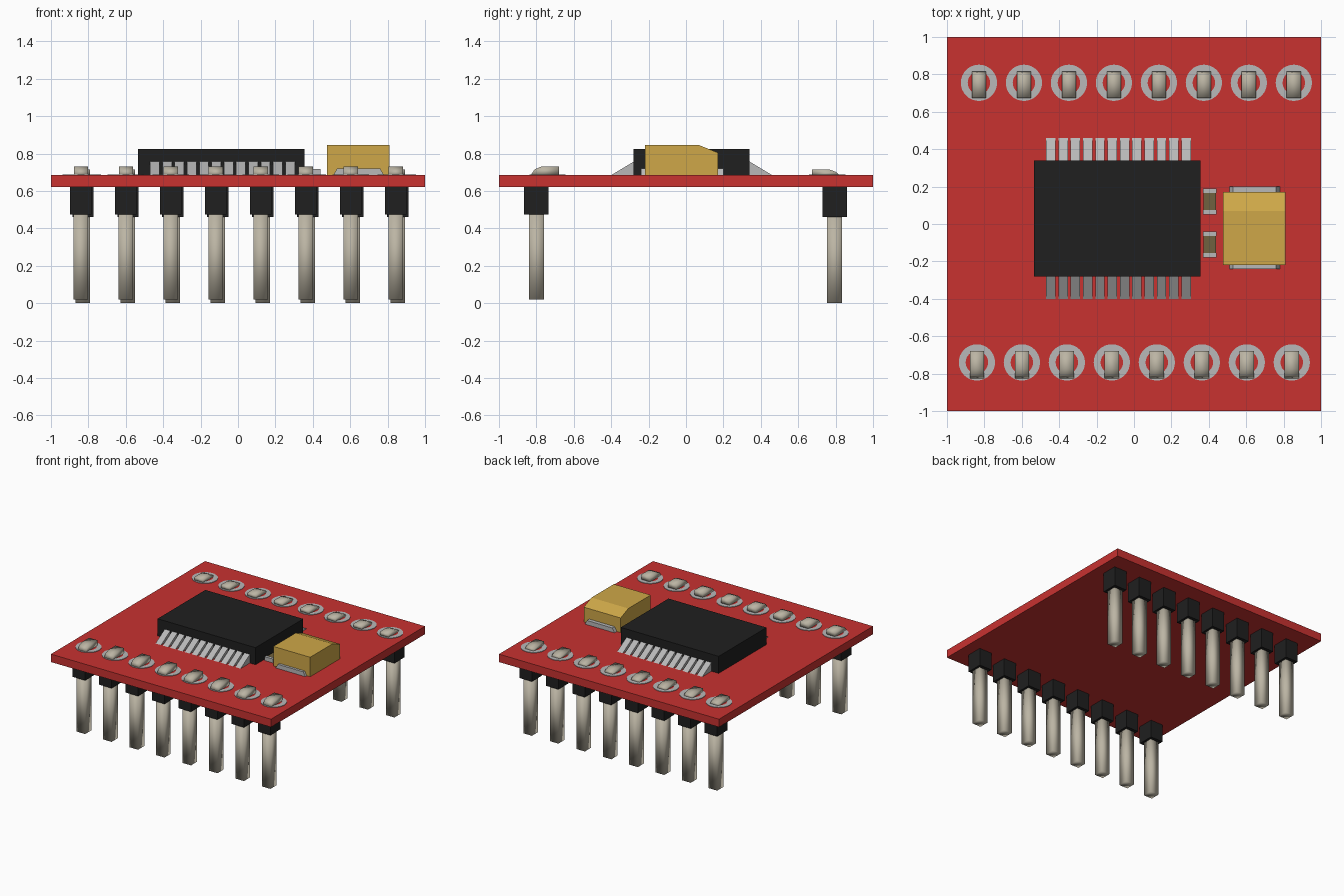
import bpy, bmesh, math
from mathutils import Matrix

if "Cube" in bpy.data.objects:
    bpy.data.objects.remove(bpy.data.objects["Cube"])

TOP, BOTTOM = 0.685, 0.62   # faces of the circuit board


def material(name, r, g, b):
    m = bpy.data.materials.new(name)
    m.diffuse_color = (r, g, b, 1)
    m.use_nodes = True
    m.node_tree.nodes["Principled BSDF"].inputs["Base Color"].default_value = m.diffuse_color
    return m


RED = material("red_board", 0.58, 0.032, 0.03)
BLACK = material("black_plastic", 0.014, 0.014, 0.014)
GOLD = material("gold_case", 0.62, 0.39, 0.065)
BROWN = material("brown_ceramic", 0.16, 0.12, 0.05)
PIN = material("pin_metal", 0.50, 0.46, 0.37)
SILVER = material("silver", 0.48, 0.48, 0.48)


def finish(name, bm, mat, smooth=False):
    bmesh.ops.recalc_face_normals(bm, faces=bm.faces[:])
    for f in bm.faces:
        f.smooth = smooth
    me = bpy.data.meshes.new(name)
    bm.to_mesh(me)
    bm.free()
    me.materials.append(mat)
    ob = bpy.data.objects.new(name, me)
    bpy.context.collection.objects.link(ob)
    return ob


def add_box(bm, x0, x1, y0, y1, z0, z1):
    mat = (Matrix.Translation(((x0 + x1) / 2, (y0 + y1) / 2, (z0 + z1) / 2))
           @ Matrix.Diagonal((x1 - x0, y1 - y0, z1 - z0, 1)))
    bmesh.ops.create_cube(bm, size=1, matrix=mat)


def box(name, mat, *bounds):
    bm = bmesh.new()
    add_box(bm, *bounds)
    return finish(name, bm, mat)


def add_profile(bm, x0, x1, yz):
    """Extrude a y-z outline from x0 to x1."""
    a = [bm.verts.new((x0, y, z)) for y, z in yz]
    b = [bm.verts.new((x1, y, z)) for y, z in yz]
    bm.faces.new(a)
    bm.faces.new(b[::-1])
    n = len(yz)
    for i in range(n):
        j = (i + 1) % n
        bm.faces.new((a[i], b[i], b[j], a[j]))


def add_ring(bm, x, y, r_in, r_out, z0, z1, n=32):
    loops = []
    for r, z in ((r_out, z0), (r_out, z1), (r_in, z1), (r_in, z0)):
        loops.append([bm.verts.new((x + r * math.cos(2 * math.pi * i / n),
                                    y + r * math.sin(2 * math.pi * i / n), z))
                      for i in range(n)])
    for k in range(4):
        p, q = loops[k], loops[(k + 1) % 4]
        for i in range(n):
            j = (i + 1) % n
            bm.faces.new((p[i], p[j], q[j], q[i]))


# Circuit board
box("circuit_board", RED, -1, 1, -1, 1, BOTTOM, TOP)

# Main chip and its two rows of sloping leads
box("chip_body", BLACK, -0.535, 0.355, -0.28, 0.34, TOP, 0.825)
for name, edge, tip in (("front_chip_leads", -0.28, -0.40), ("back_chip_leads", 0.34, 0.46)):
    bm = bmesh.new()
    for i in range(12):
        x = -0.445 + 0.0658 * i
        add_profile(bm, x - 0.025, x + 0.025, [(edge, TOP), (tip, TOP), (edge, 0.757)])
    finish(name, bm, SILVER)

# Capacitor with one chamfered top edge, and end terminals
bm = bmesh.new()
add_profile(bm, 0.475, 0.81, [(-0.22, TOP), (0.17, TOP), (0.17, 0.805), (0.07, 0.845), (-0.22, 0.845)])
finish("capacitor_case", bm, GOLD)
for name, y0, y1 in (("front_capacitor_terminal", -0.24, -0.219), ("back_capacitor_terminal", 0.169, 0.20)):
    ob = box(name, SILVER, 0.51, 0.78, y0, y1, TOP, 0.72)
    for v in ob.data.vertices:      # narrow the upper edge
        if v.co.z > 0.7:
            v.co.x += 0.02 if v.co.x < 0.64 else -0.02

# Two small resistors beside the chip
for side, y in (("front", -0.11), ("back", 0.12)):
    box(side + "_resistor_core", BROWN, 0.372, 0.438, y - 0.05, y + 0.05, TOP, 0.712)
    bm = bmesh.new()
    for s in (-1, 1):
        ya, yb = sorted((y + s * 0.045, y + s * 0.07))
        add_box(bm, 0.368, 0.442, ya, yb, TOP, 0.717)
    finish(side + "_resistor_ends", bm, SILVER)

# Header rows: row name, first x, pitch, leg y, pad y, leg bottom, housing bottom, stub outline
rows = [
    ("front", -0.84, 0.2405, -0.80, -0.74, 0.02, 0.475,
     [(-0.83, TOP), (-0.68, TOP), (-0.68, 0.73), (-0.775, 0.73), (-0.81, 0.715)]),
    ("back", -0.829, 0.2405, 0.795, 0.755, 0.0, 0.46,
     [(0.675, TOP), (0.82, TOP), (0.80, 0.703), (0.765, 0.715), (0.675, 0.715)]),
]
for row, x0, pitch, y, pad_y, leg_z, house_z, stub in rows:
    pads, housings, legs, stubs = (bmesh.new() for _ in range(4))
    for i in range(8):
        x = x0 + pitch * i
        add_ring(pads, x, pad_y, 0.06, 0.097, TOP - 0.005, TOP + 0.004)
        add_box(housings, x - 0.057, x + 0.057, y - 0.066, y + 0.066, house_z, BOTTOM)
        add_box(legs, x - 0.039, x + 0.039, y - 0.04, y + 0.04, leg_z, house_z)
        add_profile(stubs, x - 0.038, x + 0.038, stub)
    finish(row + "_solder_pads", pads, SILVER)
    finish(row + "_pin_housings", housings, BLACK)
    finish(row + "_pin_legs", legs, PIN, True)
    finish(row + "_pin_tops", stubs, PIN, True)
